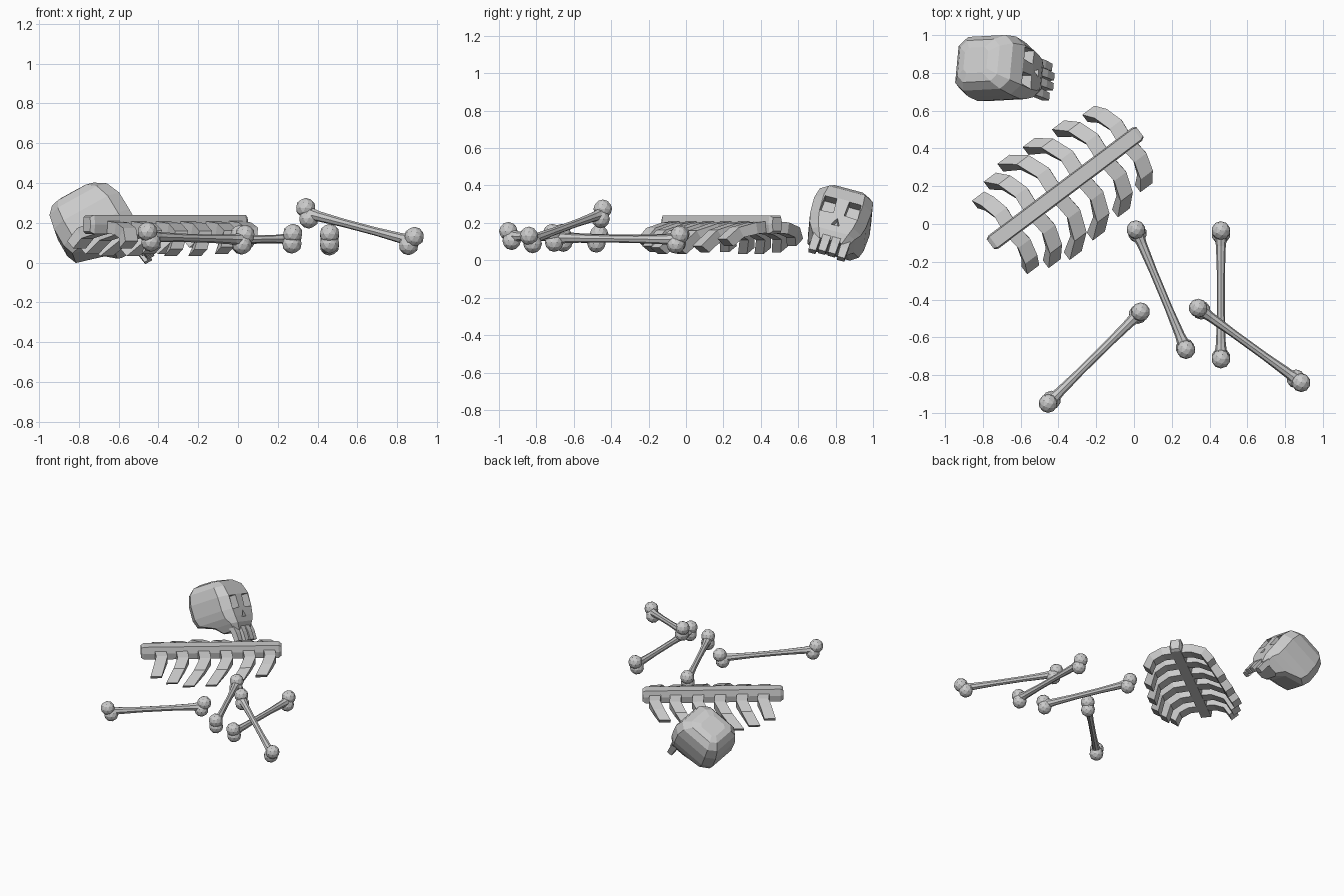
import bpy, bmesh, math
from mathutils import Vector, Matrix

if "Cube" in bpy.data.objects:
    bpy.data.objects.remove(bpy.data.objects["Cube"])


def loft(name, rings, matrix=Matrix()):
    """Skin a list of equal-length point rings and cap both ends."""
    bm = bmesh.new()
    vs = [[bm.verts.new(p) for p in r] for r in rings]
    n = len(rings[0])
    for a, b in zip(vs, vs[1:]):
        for i in range(n):
            j = (i + 1) % n
            bm.faces.new((a[i], a[j], b[j], b[i]))
    bm.faces.new(vs[0][::-1])
    bm.faces.new(vs[-1])
    bmesh.ops.recalc_face_normals(bm, faces=bm.faces)
    me = bpy.data.meshes.new(name)
    bm.to_mesh(me)
    bm.free()
    ob = bpy.data.objects.new(name, me)
    ob.matrix_world = matrix
    bpy.context.collection.objects.link(ob)
    return ob


def ball(name, pos, r=0.05):
    bm = bmesh.new()
    bmesh.ops.create_icosphere(bm, subdivisions=2, radius=r)
    me = bpy.data.meshes.new(name)
    bm.to_mesh(me)
    bm.free()
    ob = bpy.data.objects.new(name, me)
    ob.location = pos
    bpy.context.collection.objects.link(ob)


# Long bones: flared shaft with a pair of knuckles at each end
def long_bone(name, a, b, inset_a, inset_b):
    a, b = Vector(a), Vector(b)
    d = (b - a).normalized()
    low = Vector((0, 0, -0.05))
    for p, s in ((a, inset_a), (b, -inset_b)):
        ball(name + "_knuckle", p)
        ball(name + "_lower_knuckle", p + low + d * s)
    side = d.cross(Vector((0, 0, 1))).normalized()
    up = side.cross(d)
    rings = []
    for t, r in ((0.02, .036), (.12, .026), (.35, .021), (.65, .021), (.88, .026), (.98, .036)):
        c = a.lerp(b, t) + low * 0.5
        rings.append([c + side * r * math.cos(k * math.pi / 4) + up * r * math.sin(k * math.pi / 4)
                      for k in range(8)])
    loft(name + "_shaft", rings)


long_bone("bone_a", (0.01, -0.03, 0.14), (0.275, -0.665, 0.145), .02, .01)
long_bone("bone_b", (0.46, -0.035, 0.135), (0.46, -0.715, 0.145), .02, .01)
long_bone("bone_c", (0.34, -0.445, 0.275), (0.885, -0.84, 0.13), .02, .035)
long_bone("bone_d", (0.035, -0.465, 0.14), (-0.455, -0.95, 0.155), .02, .025)

# Rib cage: hexagonal spine with six pairs of swept ribs
cage = Matrix.Translation((-0.364, 0.19, 0)) @ Matrix.Rotation(math.radians(36.9), 4, 'Z')
hexa = [(-.036, .048), (.036, .048), (.044, 0), (.036, -.048), (-.036, -.048), (-.044, 0)]
loft("spine", [[(u, y * s, .192 + z * s) for y, z in hexa]
               for u, s in ((-.495, .75), (-.475, 1), (.475, 1), (.495, .75))], cage)

# base position, sweep of the tip, reach, tip height
ribs = [(-.36, -.035, .235, .09), (-.21, -.075, .28, .06), (-.055, -.115, .315, .05),
        (.10, -.11, .305, .05), (.26, -.09, .285, .06), (.405, -.06, .25, .095)]
for i, (u0, sweep, reach, zt) in enumerate(ribs):
    for side in (1, -1):
        drop = .18 - zt
        path = [Vector((u0, side * .01, .18)),
                Vector((u0 + .01, side * reach * .42, .18 - drop * .10)),
                Vector((u0 + sweep * .3, side * reach * .75, .18 - drop * .36)),
                Vector((u0 + sweep, side * reach * .93, zt))]
        w = Vector((.04, 0, 0))
        rings = []
        for k, p in enumerate(path):
            t = path[min(k + 1, 3)] - path[max(k - 1, 0)]
            n = Vector((0, -t.z * side, t.y * side)).normalized() * .031
            n = n if n.z > 0 else -n
            rings.append([p + w + n, p - w + n, p - w - n, p + w - n])
        loft("rib_%d_%s" % (i + 1, "left" if side > 0 else "right"), rings, cage)

# Skull, modelled upright (x forward) then tipped back on the ground
skull = (Matrix.Translation((-0.725, 0.82, 0.193)) @ Matrix.Rotation(math.radians(3), 4, 'Z')
         @ Matrix.Rotation(math.radians(-29), 4, 'Y') @ Matrix.Rotation(math.radians(-17), 4, 'X'))


def rounded(x0, x1, w, z, c=.68):
    """Octagon-like rounded rectangle ring."""
    cx, hx = (x0 + x1) / 2, (x1 - x0) / 2
    shape = [(1, 0), (1, c), (c, 1), (0, 1.0), (-c, 1), (-1, c)]
    pts = shape + [(-x, -y) for x, y in shape]
    return [(cx + hx * x, w * y, z) for x, y in pts]


cranium = loft("cranium", [
    rounded(.02, .165, .09, -.20), rounded(-.03, .185, .12, -.15),
    rounded(-.17, .188, .142, -.105), rounded(-.19, .188, .155, -.05),
    rounded(-.19, .185, .160, .05), rounded(-.175, .155, .148, .125),
    rounded(-.14, .10, .115, .168), rounded(-.10, .04, .07, .182)], skull)


# Eye sockets and nose hole
def carve(name, rings):
    cut = loft(name, rings, skull)
    cut.hide_render = True
    cut.hide_viewport = True
    cut.display_type = 'WIRE'
    mod = cranium.modifiers.new(name, 'BOOLEAN')
    mod.operation = 'DIFFERENCE'
    mod.solver = 'EXACT'
    mod.object = cut


for s in (1, -1):
    eye = [(s * .03, -.045), (s * .105, -.05), (s * .10, .045), (s * .035, .045)]
    carve("eye_cutter", [[(x, y, z) for y, z in eye] for x in (.125, .25)])
nose = [(-.022, -.115), (.022, -.115), (0, -.07)]
carve("nose_cutter", [[(x, y, z) for y, z in nose] for x in (.14, .25)])

# Long teeth hanging from the upper jaw
for y in (-.08, -.027, .027, .08):
    x = .16 - abs(y) * .35
    rings = []
    for dx, z, h in ((-.01, -.14, .023), (.012, -.22, .022), (.018, -.285, .02)):
        rings.append([(x + dx + h * a, y + h * b, z) for a, b in ((1, 1), (-1, 1), (-1, -1), (1, -1))])
    loft("tooth", rings, skull)
